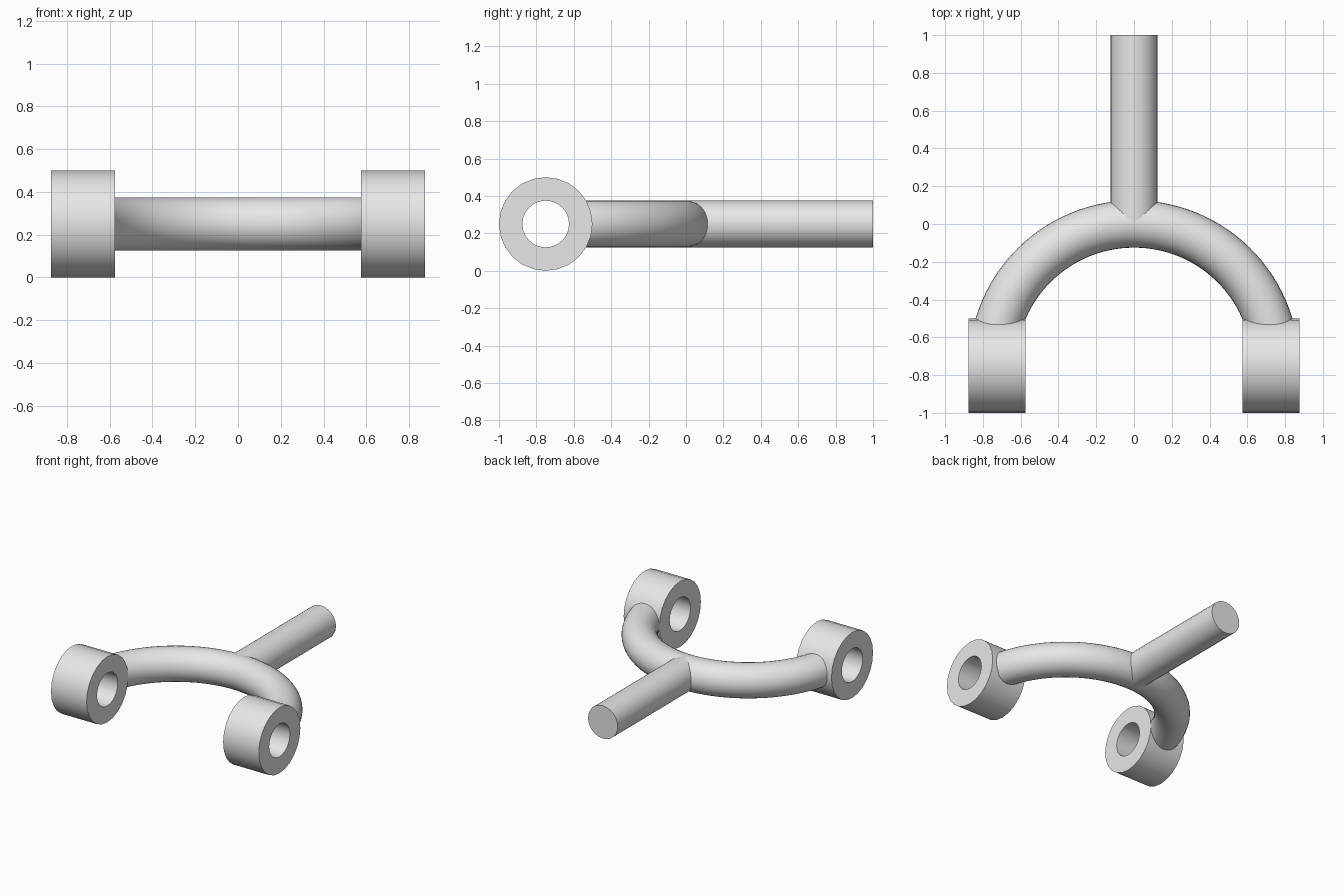
import bpy
import bmesh
import math
from mathutils import Vector

cube = bpy.data.objects.get("Cube")
if cube:
    bpy.data.objects.remove(cube, do_unlink=True)

steel = bpy.data.materials.new("light_grey")
steel.use_nodes = True
steel.diffuse_color = (0.8, 0.8, 0.8, 1)
steel.node_tree.nodes["Principled BSDF"].inputs["Base Color"].default_value = (0.8, 0.8, 0.8, 1)

MID_Z = 0.25      # height of every centre line
ROD = 0.125       # rod radius, also the eye hole radius
BEND = 0.75       # radius of the curved yoke
PIVOT = Vector((0, -0.75, MID_Z))


def finish(name, bm):
    """Turn a bmesh into a smooth-shaded object with crisp edges."""
    bmesh.ops.remove_doubles(bm, verts=bm.verts, dist=0.0001)
    bmesh.ops.recalc_face_normals(bm, faces=bm.faces)
    mesh = bpy.data.meshes.new(name)
    bm.to_mesh(mesh)
    bm.free()
    mesh.materials.append(steel)
    obj = bpy.data.objects.new(name, mesh)
    bpy.context.collection.objects.link(obj)
    bpy.ops.object.select_all(action='DESELECT')
    obj.select_set(True)
    bpy.context.view_layer.objects.active = obj
    bpy.ops.object.shade_smooth_by_angle(angle=math.radians(30))
    return obj


def spin_profile(bm, points, centre, axis, angle, steps):
    """Sweep a closed profile around an axis; return the last loop's verts."""
    verts = [bm.verts.new(p) for p in points]
    edges = [bm.edges.new((verts[i - 1], verts[i])) for i in range(len(verts))]
    result = bmesh.ops.spin(bm, geom=verts + edges, cent=centre, axis=axis,
                            angle=angle, steps=steps)
    last = [g for g in result["geom_last"] if isinstance(g, bmesh.types.BMEdge)]
    return edges, last


# Hollow eyes at the two fork ends
for name, side in (("left_eye", 1), ("right_eye", -1)):
    bm = bmesh.new()
    section = [(side * x, PIVOT.y, MID_Z + r)
               for x, r in ((0.575, ROD), (0.875, ROD), (0.875, 0.25), (0.575, 0.25))]
    spin_profile(bm, section, PIVOT, (1, 0, 0), math.tau, 24)
    finish(name, bm)

# Curved yoke, its ends buried in the eye walls
bm = bmesh.new()
start = math.radians(14)
circle = []
for i in range(32):
    a = math.tau * i / 32
    r = BEND + ROD * math.cos(a)
    circle.append(PIVOT + Vector((r * math.cos(start), r * math.sin(start), ROD * math.sin(a))))
ends = spin_profile(bm, circle, PIVOT, (0, 0, 1), math.pi - 2 * start, 48)
for loop in ends:
    bmesh.ops.contextual_create(bm, geom=loop)
finish("curved_yoke", bm)

# Straight stem running back from the middle of the yoke
bm = bmesh.new()
bmesh.ops.create_cone(bm, cap_ends=True, segments=24, radius1=ROD, radius2=ROD, depth=1)
for v in bm.verts:
    x, y, z = v.co
    v.co = (x, z + 0.5, MID_Z + y)
finish("stem", bm)
